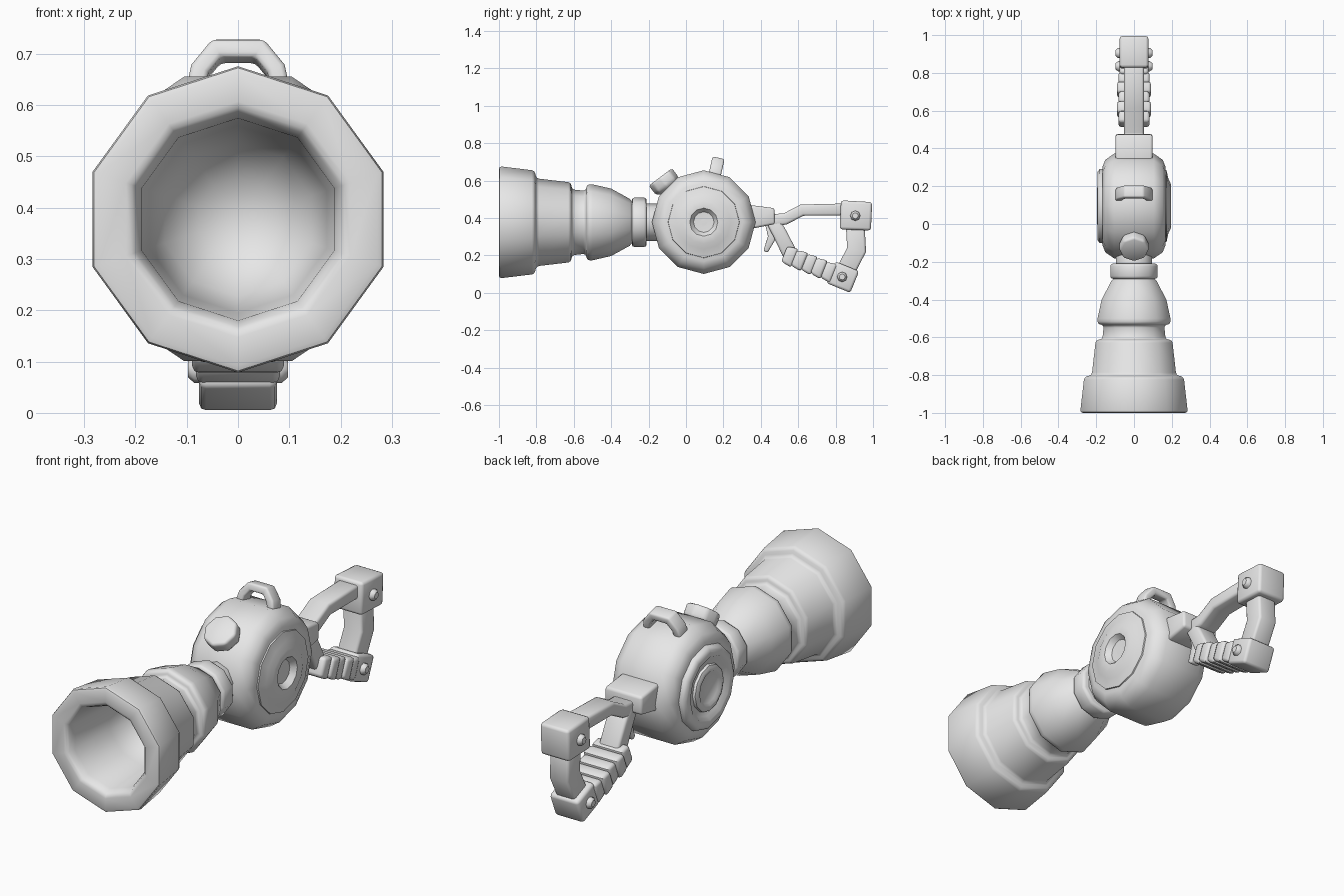
import bpy, bmesh, math
from mathutils import Vector, Matrix

cube = bpy.data.objects.get("Cube")
if cube:
    bpy.data.objects.remove(cube, do_unlink=True)

grey = bpy.data.materials.new("plain_grey")
grey.use_nodes = True
grey.diffuse_color = (0.8, 0.8, 0.8, 1)
grey.node_tree.nodes["Principled BSDF"].inputs["Base Color"].default_value = (0.8, 0.8, 0.8, 1)

X, Y, Z = Vector((1, 0, 0)), Vector((0, 1, 0)), Vector((0, 0, 1))
DRUM = Vector((0, 0.095, 0.378))
AXIS = Vector((0, 0, 0.377))


def finish(name, bm, bevel):
    """Clean up, soften the hard edges and link the part."""
    bmesh.ops.remove_doubles(bm, verts=bm.verts, dist=1e-5)
    bmesh.ops.recalc_face_normals(bm, faces=bm.faces)
    if bevel:
        hard = [e for e in bm.edges if e.is_manifold and e.calc_face_angle() > math.radians(42)]
        bmesh.ops.bevel(bm, geom=hard, offset=bevel, segments=2, profile=0.5,
                        affect='EDGES', clamp_overlap=True)
    mesh = bpy.data.meshes.new(name)
    bm.to_mesh(mesh)
    bm.free()
    for p in mesh.polygons:
        p.use_smooth = True
    mesh.set_sharp_from_angle(angle=math.radians(48))
    mesh.materials.append(grey)
    obj = bpy.data.objects.new(name, mesh)
    bpy.context.collection.objects.link(obj)
    return obj


def lathe(name, profile, sides, centre, axis, side_dir, bevel=0.01):
    """Spin (position, radius) pairs about an axis; a corner points along side_dir."""
    bm = bmesh.new()
    other = axis.cross(side_dir)
    rings = []
    for t, r in profile:
        ring = []
        for i in range(sides):
            a = math.tau * i / sides
            ring.append(bm.verts.new(centre + axis * t + (side_dir * math.cos(a) + other * math.sin(a)) * r))
        rings.append(ring)
    for a, b in zip(rings, rings[1:]):
        for i in range(sides):
            j = (i + 1) % sides
            bm.faces.new((a[i], a[j], b[j], b[i]))
    return finish(name, bm, bevel)


SIDE = Matrix((Y, Z, X)).transposed()


def sweep(name, path, half_width, bevel=0.012, basis=SIDE, origin=Vector((0, 0, 0))):
    """Rectangular bar along (a, b, thickness) points in the plane of basis."""
    bm = bmesh.new()
    pts = [Vector(p[:2]) for p in path]
    rings = []
    for i, p in enumerate(pts):
        before = (p - pts[i - 1]).normalized() if i else None
        after = (pts[i + 1] - p).normalized() if i < len(pts) - 1 else None
        t = ((before or after) + (after or before)).normalized()
        n = Vector((-t.y, t.x)) * path[i][2] / 2
        if before and after:
            n /= max(0.6, t.dot(after))
        corners = [(p + n, 1), (p + n, -1), (p - n, -1), (p - n, 1)]
        rings.append([bm.verts.new(origin + basis @ Vector((q.x, q.y, s * half_width))) for q, s in corners])
    for a, b in zip(rings, rings[1:]):
        for i in range(4):
            j = (i + 1) % 4
            bm.faces.new((a[i], a[j], b[j], b[i]))
    bm.faces.new(rings[0])
    bm.faces.new(rings[-1])
    return finish(name, bm, bevel)


# Flared barrel: outside steps, then the hollow mouth
lathe("barrel", [(-0.28, 0), (-0.28, 0.1), (-0.30, 0.125), (-0.40, 0.18), (-0.50, 0.203),
                 (-0.53, 0.203), (-0.535, 0.168), (-0.61, 0.176), (-0.615, 0.213),
                 (-0.80, 0.235), (-0.81, 0.277), (-1.0, 0.30), (-1.0, 0.215),
                 (-0.96, 0.197), (-0.72, 0.182), (-0.60, 0.15), (-0.54, 0.08), (-0.52, 0)],
      10, AXIS, Y, Z, 0.014)
lathe("neck", [(-0.31, 0), (-0.31, 0.1), (-0.14, 0.1), (-0.14, 0)], 10, AXIS, Y, Z)
lathe("neck_collar", [(-0.29, 0), (-0.29, 0.132), (-0.21, 0.132), (-0.21, 0)], 10, AXIS, Y, Z, 0.014)

# Drum body with a domed, dimpled cap on the left and a hub on the right
lathe("drum", [(-0.166, 0), (-0.166, 0.21), (-0.152, 0.245), (-0.105, 0.277),
               (0.105, 0.277), (0.152, 0.245), (0.166, 0.21), (0.166, 0)], 12, DRUM, X, Z, 0)
lathe("left_cap", [(0.15, 0), (0.15, 0.195), (0.172, 0.19), (0.182, 0.145), (0.196, 0.115),
                   (0.194, 0.075), (0.168, 0.055), (0.165, 0)], 12, DRUM, X, Z, 0)
lathe("right_cap", [(-0.15, 0), (-0.15, 0.2), (-0.182, 0.195), (-0.194, 0.18),
                    (-0.194, 0.15), (-0.178, 0.135), (-0.178, 0)], 12, DRUM, X, Z, 0)
lathe("right_hub", [(-0.16, 0), (-0.16, 0.115), (-0.19, 0.108), (-0.196, 0.095),
                    (-0.196, 0.082), (-0.186, 0.072), (-0.186, 0)], 12, DRUM, X, Z, 0)

# Round knob on the upper front of the drum
knob_dir = Vector((0, -0.6, 0.8))
lathe("knob", [(-0.05, 0), (-0.05, 0.055), (-0.028, 0.08), (0.028, 0.08), (0.028, 0)],
      8, Vector((0, -0.12, 0.597)), knob_dir, X, 0.012)

# Carrying loop on top, leaning back
lean = math.radians(13)
up = Vector((0, math.sin(lean), math.cos(lean)))
across = Vector((0, math.cos(lean), -math.sin(lean)))
half = [(-0.085, 0.245, 0.036), (-0.074, 0.295, 0.036), (-0.042, 0.335, 0.036)]
loop = half + [(-a, b, t) for a, b, t in reversed(half)]
sweep("carrying_loop", loop, 0.033, 0.009, Matrix((X, up, across)).transposed(), DRUM)

# Rear mount and handle frame
sweep("rear_mount", [(0.32, 0.405, 0.135), (0.475, 0.41, 0.085)], 0.098)
sweep("upper_arm", [(0.44, 0.385, 0.07), (0.53, 0.395, 0.06), (0.62, 0.442, 0.06),
                    (0.85, 0.445, 0.065)], 0.052)
sweep("lower_arm", [(0.45, 0.41, 0.07), (0.50, 0.32, 0.075), (0.56, 0.20, 0.08)], 0.052)
sweep("rear_strut", [(0.905, 0.36, 0.1), (0.912, 0.23, 0.1), (0.845, 0.10, 0.1)], 0.05)
sweep("upper_block", [(0.825, 0.417, 0.155), (0.992, 0.409, 0.152)], 0.076, 0.014)
sweep("lower_block", [(0.775, 0.110, 0.125), (0.902, 0.058, 0.125)], 0.076, 0.014)
sweep("trigger", [(0.445, 0.37, 0.045), (0.462, 0.30, 0.045), (0.425, 0.22, 0.025)], 0.026, 0.008)

# Wrapped grip made of overlapping bands
start, end, bands = Vector((0.525, 0.208)), Vector((0.785, 0.104)), 5
for i in range(bands):
    a = start.lerp(end, i / bands)
    b = start.lerp(end, (i + 1.1) / bands)
    sweep(f"grip_band_{i + 1}", [(*a, 0.088), (*b, 0.108)], 0.082 + 0.008 * (i % 2), 0.014)

# Bolts through both blocks
for name, y, z in (("upper_bolt", 0.905, 0.412), ("lower_bolt", 0.835, 0.085)):
    lathe(name, [(-0.097, 0), (-0.097, 0.016), (-0.085, 0.027), (0.085, 0.027),
                 (0.097, 0.016), (0.097, 0)], 8, Vector((0, y, z)), X, Z, 0)
